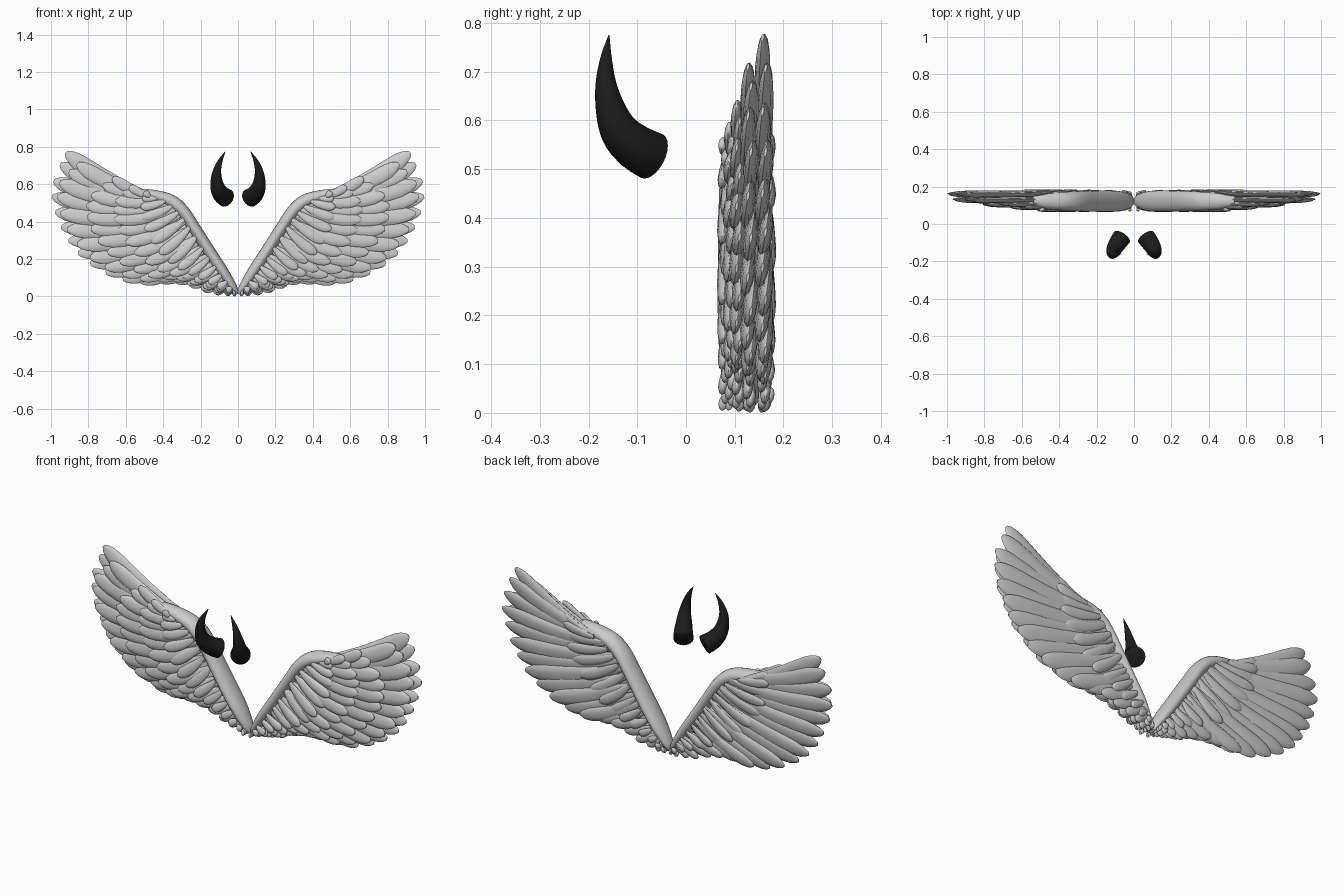
import bpy, bmesh, math
from mathutils import Vector

if "Cube" in bpy.data.objects:
    bpy.data.objects.remove(bpy.data.objects["Cube"])

Y = Vector((0, 1, 0))


def spline(pts, t):
    """Catmull-Rom point at t in 0..1 through tuples of any equal size."""
    n = len(pts) - 1
    i = min(int(t * n), n - 1)
    f = t * n - i
    p0, p1, p2, p3 = (pts[min(max(k, 0), n)] for k in (i - 1, i, i + 1, i + 2))
    return [0.5 * (2 * b + (c - a) * f + (2 * a - 5 * b + 4 * c - d) * f * f
                   + (3 * b - a - 3 * c + d) * f ** 3)
            for a, b, c, d in zip(p0, p1, p2, p3)]


def sweep(bm, path, radii, sides=12, roll=0.0):
    """Tapered elliptical tube; radii are (in-plane, depth) pairs."""
    rings = []
    for i, p in enumerate(path):
        t = (path[min(i + 1, len(path) - 1)] - path[max(i - 1, 0)]).normalized()
        side = t.cross(Y).normalized()
        up = side.cross(t).normalized()
        s2 = side * math.cos(roll) + up * math.sin(roll)
        u2 = up * math.cos(roll) - side * math.sin(roll)
        ring = []
        for k in range(sides):
            a = 2 * math.pi * k / sides
            v = p + s2 * (radii[i][0] * math.cos(a)) + u2 * (radii[i][1] * math.sin(a))
            v.z = max(v.z, 0)
            ring.append(bm.verts.new(v))
        rings.append(ring)
    for r, s in zip(rings, rings[1:]):
        for k in range(sides):
            j = (k + 1) % sides
            bm.faces.new((r[k], r[j], s[j], s[k]))
    bm.faces.new(rings[0][::-1])
    bm.faces.new(rings[-1])


def finish(bm, name, mat=None):
    """Make a smooth object and mirror it over x = 0."""
    bmesh.ops.recalc_face_normals(bm, faces=bm.faces)
    me = bpy.data.meshes.new(name)
    bm.to_mesh(me)
    bm.free()
    ob = bpy.data.objects.new(name, me)
    bpy.context.collection.objects.link(ob)
    if mat:
        me.materials.append(mat)
    ob.modifiers.new("mirror", 'MIRROR').use_mirror_merge = False
    bpy.ops.object.select_all(action='DESELECT')
    ob.select_set(True)
    bpy.context.view_layer.objects.active = ob
    bpy.ops.object.shade_smooth_by_angle(angle=math.radians(50))
    return ob


# Feather silhouette: (position along, relative width)
OUTLINE = [(0, .35), (.15, .62), (.35, .82), (.55, .96), (.72, 1), (.84, .93),
           (.92, .74), (.97, .48), (1, .2)]


def feather(bm, root, tip, y):
    a, b = Vector((root[0], y, root[1])), Vector((tip[0], y, tip[1]))
    d = b - a
    length = d.length
    mid = (a + b) / 2 + Vector((d.z, 0, -d.x)) * 0.10
    w = min(0.016 + 0.062 * length, 0.05)
    th = 0.009 + 0.006 * min(length / 0.5, 1)
    path, radii = [], []
    for t, k in OUTLINE:
        path.append(a * (1 - t) ** 2 + mid * 2 * t * (1 - t) + b * t * t)
        radii.append((w * k, th * k))
    sweep(bm, path, radii, 10, math.radians(9))


# Feather rows: name, depth, count, tip curve from wing tip to wing root
ROOTS = [(.47, .535), (.39, .51), (.32, .45), (.26, .37), (.19, .26), (.12, .16),
         (.06, .08), (.015, .025)]
ROWS = [
    ("primary_feathers", .160, 19, [(.92, .77), (.995, .57), (.94, .36), (.81, .19),
     (.59, .085), (.35, .085), (.16, .025), (.03, .012)]),
    ("secondary_feathers", .130, 18, [(.86, .71), (.965, .58), (.92, .37), (.77, .19),
     (.55, .10), (.34, .095), (.16, .03), (.03, .012)]),
    ("outer_covert_feathers", .107, 18, [(.67, .635), (.80, .52), (.79, .37), (.68, .22),
     (.50, .12), (.32, .10), (.15, .04), (.03, .015)]),
    ("middle_covert_feathers", .092, 17, [(.58, .59), (.66, .50), (.65, .38), (.56, .24),
     (.42, .14), (.27, .10), (.13, .045), (.03, .02)]),
    ("inner_covert_feathers", .079, 15, [(.50, .56), (.52, .48), (.50, .36), (.42, .23),
     (.32, .15), (.21, .10), (.11, .05), (.03, .02)]),
    ("back_covert_feathers", .169, 15, [(.62, .60), (.61, .50), (.57, .37), (.46, .23),
     (.34, .15), (.22, .10), (.11, .05), (.03, .02)]),
]
for name, y, count, tips in ROWS:
    bm = bmesh.new()
    for i in range(count):
        t = i / (count - 1)
        feather(bm, spline(ROOTS, t), spline(tips, t), y + (0.003 if i % 2 else -0.003))
    finish(bm, name)

# Wing arm: x, z, in-plane radius, depth radius
ARM = [(.006, .012, .010, .018), (.025, .045, .022, .036), (.08, .13, .031, .054),
       (.15, .235, .033, .057), (.23, .36, .033, .056), (.295, .455, .035, .054),
       (.36, .51, .036, .050), (.45, .54, .030, .043), (.54, .56, .018, .025)]
bm = bmesh.new()
s = [spline(ARM, i / 32) for i in range(33)]
sweep(bm, [Vector((p[0], .122, p[1])) for p in s], [(p[2], p[3]) for p in s], 20)
finish(bm, "wing_arm")

# Horns
black = bpy.data.materials.new("black_horn")
black.diffuse_color = (0.012, 0.012, 0.012, 1)
black.use_nodes = True
black.node_tree.nodes["Principled BSDF"].inputs["Base Color"].default_value = black.diffuse_color
HORN = [(.064, -.070, .527, .050), (.088, -.103, .545, .047), (.106, -.134, .575, .041),
        (.115, -.153, .618, .032), (.112, -.164, .672, .022), (.094, -.164, .727, .012),
        (.067, -.158, .775, .001)]
bm = bmesh.new()
s = [spline(HORN, i / 30) for i in range(31)]
s.insert(0, [.062, -.067, .5255, .046])
sweep(bm, [Vector(p[:3]) for p in s], [(p[3], p[3]) for p in s], 24)
finish(bm, "horn", black)
